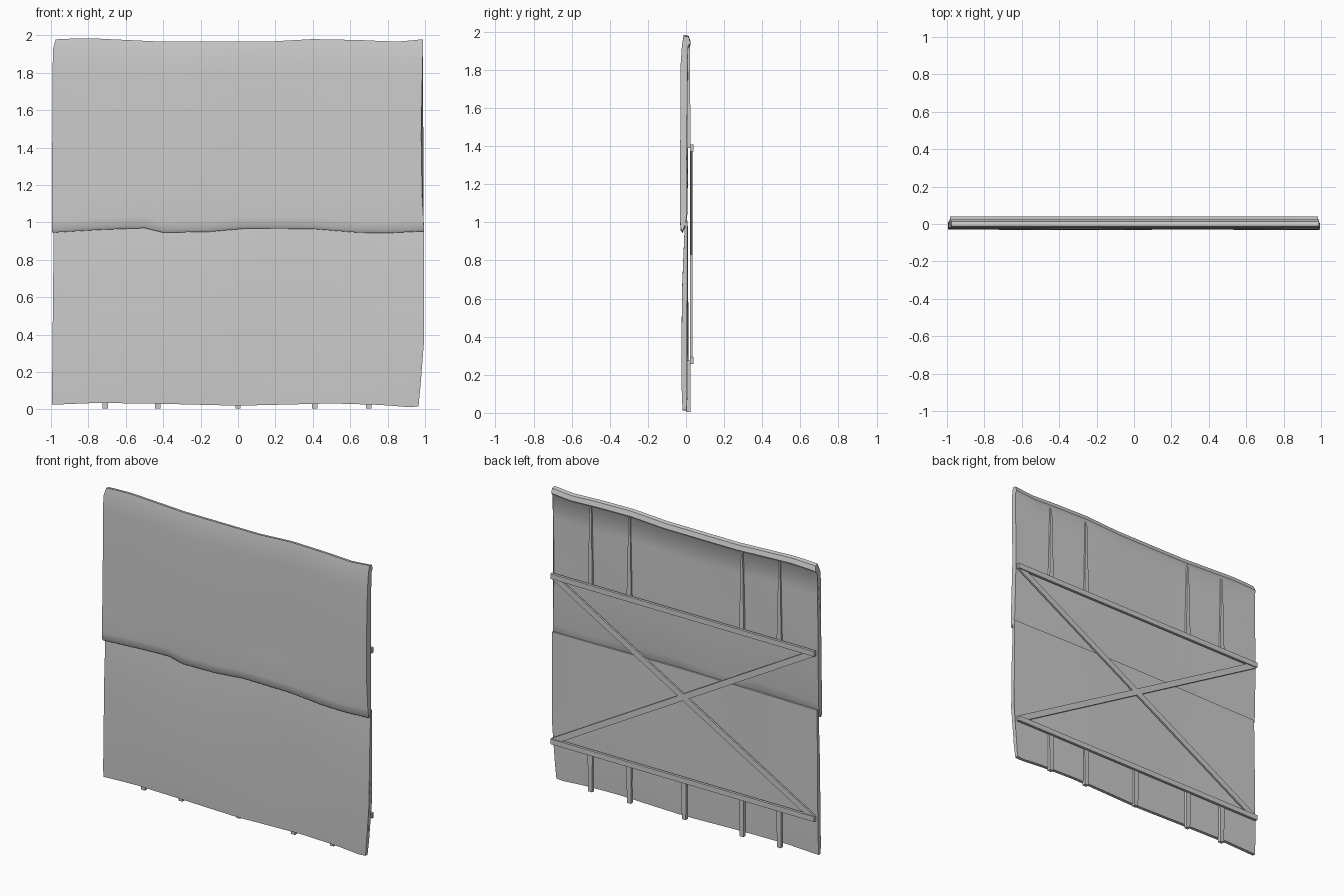
import bpy, bmesh, math
from mathutils import Vector

if "Cube" in bpy.data.objects:
    bpy.data.objects.remove(bpy.data.objects["Cube"])


def lerp(points, t):
    """Piecewise linear value through (t, value) points."""
    for (a, va), (b, vb) in zip(points, points[1:]):
        if t <= b:
            return va + (vb - va) * max(0, t - a) / (b - a)
    return points[-1][1]


def finish(name, bm):
    bmesh.ops.recalc_face_normals(bm, faces=bm.faces)
    mesh = bpy.data.meshes.new(name)
    bm.to_mesh(mesh)
    bm.free()
    obj = bpy.data.objects.new(name, mesh)
    bpy.context.collection.objects.link(obj)
    return obj


def sheet(name, profile, bottom, top, left, right, wave, columns=40):
    """Sweep a closed (y, height fraction) profile across x with ragged edges."""
    bm = bmesh.new()
    rows = []
    for i in range(columns + 1):
        u = i / columns
        row = []
        for y, v in profile:
            x = lerp(left, v) * (1 - u) + lerp(right, v) * u
            lo, hi = lerp(bottom, x), lerp(top, x)
            row.append(bm.verts.new((x, y + wave(x, v), lo + (hi - lo) * v)))
        rows.append(row)
    n = len(profile)
    for a, b in zip(rows, rows[1:]):
        for j in range(n):
            k = (j + 1) % n
            bm.faces.new((a[j], b[j], b[k], a[k]))
    bm.faces.new(rows[0])
    bm.faces.new(rows[-1])
    obj = finish(name, bm)
    bpy.ops.object.select_all(action='DESELECT')
    obj.select_set(True)
    bpy.context.view_layer.objects.active = obj
    bpy.ops.object.shade_smooth_by_angle(angle=math.radians(40))


def bar(name, start, end, width, depth, taper=1.0):
    """Rectangular bar lying in the xz plane, optionally narrowing at its end."""
    a, b = Vector(start), Vector(end)
    along = (b - a).normalized()
    side = along.cross(Vector((0, 1, 0)))
    bm = bmesh.new()
    rings = []
    for p, s in ((a, 1.0), (b, taper)):
        rings.append([bm.verts.new(p + side * sx * width / 2 * s + Vector((0, sy * depth / 2, 0)))
                      for sx, sy in ((-1, -1), (1, -1), (1, 1), (-1, 1))])
    for j in range(4):
        k = (j + 1) % 4
        bm.faces.new((rings[0][j], rings[0][k], rings[1][k], rings[1][j]))
    bm.faces.new(rings[0])
    bm.faces.new(rings[1])
    return finish(name, bm)


# Lower dented sheet
sheet("lower_sheet",
      [(-0.017, 0), (-0.020, 0.1), (-0.020, 0.35), (-0.018, 0.65), (-0.008, 0.95), (-0.004, 1),
       (0.009, 1), (0.009, 0.65), (0.009, 0.35), (0.008, 0.1), (0.005, 0)],
      [(-1, 0.025), (-0.75, 0.035), (-0.4, 0.03), (0, 0.02), (0.5, 0.032), (0.75, 0.025), (0.95, 0.01), (1, 0.03)],
      [(-1, 1.0), (0, 1.01), (1, 1.0)],
      [(0, -0.995), (0.5, -0.99), (1, -0.985)],
      [(0, 0.965), (0.1, 0.975), (0.35, 0.995), (1, 0.995)],
      lambda x, v: -0.004 * math.sin(math.pi * min(1, v + 0.15)) * math.sin(4.2 * x + 3.2))

# Upper sheet, lapping over the lower one and rolled at both edges
sheet("upper_sheet",
      [(-0.018, 0), (-0.028, 0.015), (-0.031, 0.06), (-0.030, 0.2), (-0.027, 0.5), (-0.027, 0.85),
       (-0.021, 0.95), (-0.012, 1), (0.014, 0.995), (0.024, 0.965), (0.010, 0.945), (0.010, 0.8),
       (0.009, 0.5), (0.007, 0.1), (-0.002, 0.04)],
      [(-1, 0.945), (-0.75, 0.96), (-0.5, 0.97), (-0.4, 0.945), (-0.15, 0.95), (0.05, 0.968),
       (0.4, 0.965), (0.65, 0.945), (0.8, 0.943), (1, 0.953)],
      [(-1, 1.972), (-0.97, 1.98), (-0.8, 1.985), (-0.4, 1.966), (0.15, 1.966), (0.4, 1.98),
       (0.65, 1.975), (0.85, 1.966), (1, 1.98)],
      [(0, -0.995), (0.5, -0.993), (0.95, -0.99), (1, -0.975)],
      [(0, 0.995), (0.3, 0.978), (0.6, 0.98), (1, 0.99)],
      lambda x, v: 0.003 * math.sin(5 * x) * math.sin(math.pi * v))

# Horizontal back rails and crossed braces
LOW, HIGH = 0.275, 1.39
for name, z in (("lower_rail", LOW), ("upper_rail", HIGH)):
    bar(name, (-0.985, 0.031, z), (0.985, 0.031, z), 0.035, 0.018)
for name, s in (("brace_rising", 1), ("brace_falling", -1)):
    bar(name, (-0.975 * s, 0.027, LOW), (0.975 * s, 0.027, HIGH), 0.04, 0.012)

# Short posts, half sunk into the sheets
for x in (-0.71, -0.43, 0.0, 0.41, 0.70):
    bar("foot_post", (x, 0.012, LOW), (x, 0.012, 0.005), 0.036, 0.024, 0.8)
    if x:
        bar("upper_post", (x, 0.014, HIGH), (x, 0.010, 1.93), 0.034, 0.02, 0.35)
